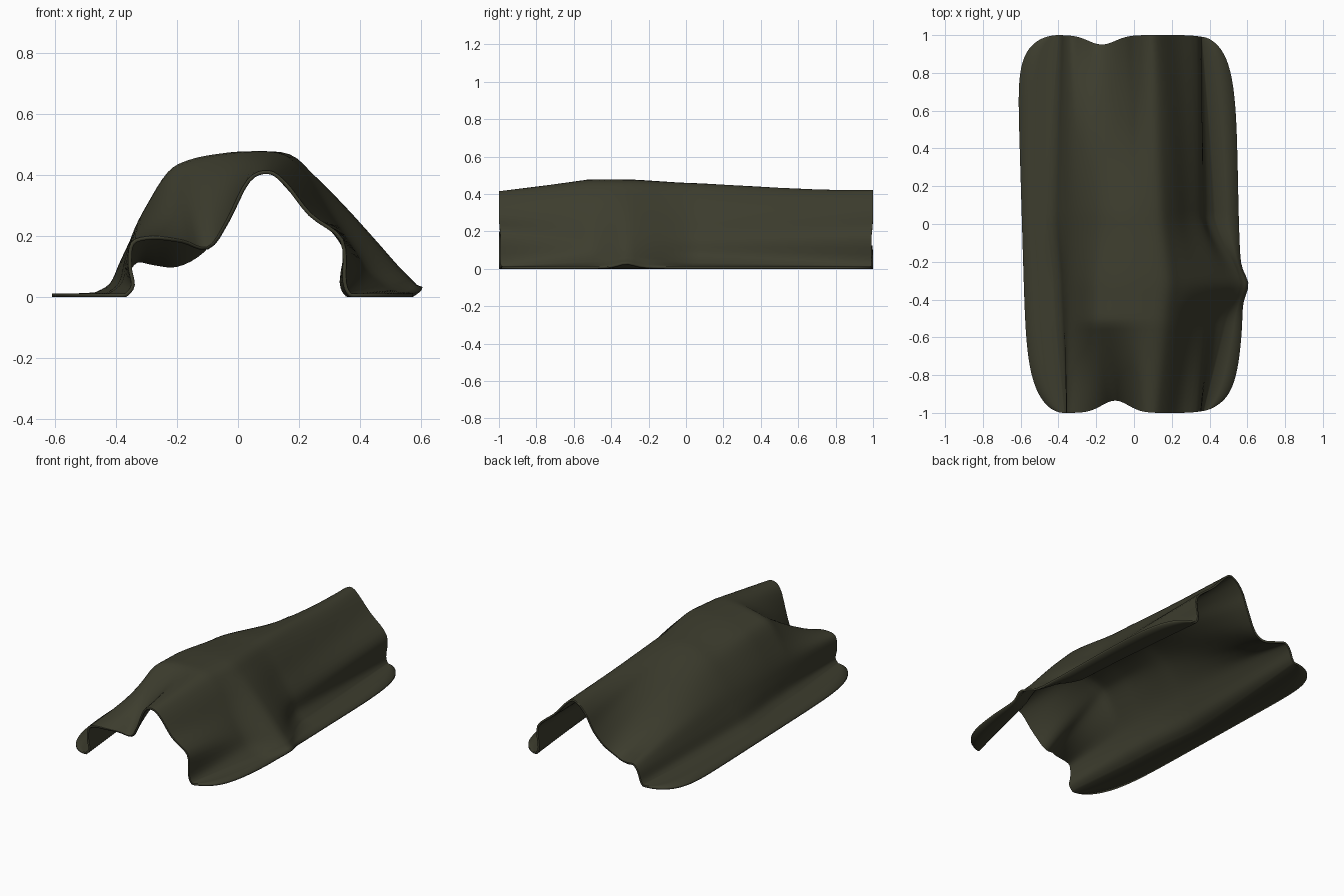
import bpy, bmesh, math

if "Cube" in bpy.data.objects:
    bpy.data.objects.remove(bpy.data.objects["Cube"])

THICK = 0.012

# Cross-sections (x, z) of the draped sheet, left foot to right foot
front = [(-.37, .012), (-.35, .04), (-.36, .10), (-.35, .18), (-.28, .20), (-.18, .187), (-.10, .165),
         (-.04, .25), (.03, .385), (.10, .415), (.16, .375), (.24, .275), (.345, .19), (.355, .05), (.37, .012)]
crest = [(-.42, .014), (-.38, .05), (-.365, .13), (-.345, .21), (-.30, .30), (-.23, .41), (-.16, .45),
         (-.06, .47), (.05, .478), (.15, .468), (.22, .405), (.30, .28), (.38, .16), (.43, .08), (.49, .03)]
fold = [(-.43, .014), (-.39, .05), (-.37, .13), (-.345, .21), (-.30, .30), (-.23, .405), (-.16, .445),
        (-.06, .47), (.05, .478), (.17, .468), (.25, .40), (.35, .30), (.45, .19), (.53, .10), (.57, .06)]
middle = [(-.47, .015), (-.42, .045), (-.385, .12), (-.335, .22), (-.27, .31), (-.20, .38), (-.12, .425),
          (-.03, .45), (.05, .457), (.14, .449), (.21, .375), (.28, .27), (.355, .165), (.38, .075), (.43, .025)]
back = [(-.40, .012), (-.385, .035), (-.365, .09), (-.33, .125), (-.27, .115), (-.20, .11), (-.12, .155),
        (-.05, .25), (0, .35), (.06, .41), (.12, .412), (.23, .295), (.35, .185), (.345, .05), (.36, .012)]
stations = [(-1, front), (-.52, crest), (-.32, fold), (.04, middle), (1, back)]


def ease(t, a):
    """Straight run towards the front end, accelerating sag towards the back, soft in between."""
    if a is front:
        return t
    if a is middle:
        return t ** 1.2
    return .5 * t + .5 * t * t * (3 - 2 * t)


def section(y):
    """Blend the two neighbouring cross-sections at depth y."""
    for (ya, a), (yb, b) in zip(stations, stations[1:]):
        if y <= yb:
            t = ease((y - ya) / (yb - ya), a)
            return [(p[0] + (q[0] - p[0]) * t, p[1] + (q[1] - p[1]) * t) for p, q in zip(a, b)]
    return back


def spline(pts, n=4):
    """Catmull-Rom curve through the points."""
    ext = [pts[0]] + pts + [pts[-1]]
    out = []
    for i in range(len(pts) - 1):
        p0, p1, p2, p3 = ext[i:i + 4]
        for k in range(n):
            t = k / n
            out.append(tuple(.5 * (2 * b + (c - a) * t + (2 * a - 5 * b + 4 * c - d) * t * t
                                   + (3 * b - a - 3 * c + d) * t ** 3)
                             for a, b, c, d in zip(p0, p1, p2, p3)))
    return out + [pts[-1]]


def bump(v, centre, width):
    return math.exp(-((v - centre) / width) ** 2)


def row(y):
    """One full strip: left hem, draped wall, right hem."""
    left = -.593 - .03 * y
    right = .555 - .02 * y + .035 * bump(y, -.32, .07) + .012 * bump(y, -.42, .25)
    lround = math.sqrt(max(0, 1 - abs(y) ** (9 if y > 0 else 6)))
    rround = math.sqrt(max(0, 1 - abs(y) ** 5.5))
    end_l = -.40 if y > 0 else -.37
    hem_l = end_l + (left - end_l) * lround
    hem_r = .37 + (right - .37) * rround
    hem_z = THICK + .022 * bump(y, -.32, .06)
    # keep the wall foot inside the rounded hem
    wall = spline([(min(max(x, hem_l), hem_r), z) for x, z in section(y)])
    (lx, lz), (rx, rz) = wall[0], wall[-1]
    pts = [(hem_l, THICK), ((hem_l + lx) / 2, THICK)] + wall
    pts += [((hem_r + rx) / 2, hem_z + .25 * (rz - hem_z)), (hem_r, hem_z)]
    out = []
    for x, z in pts:
        # scalloped ends where the sheet sags
        sag = .065 * bump(x, -.1, .1) if y < 0 else .05 * bump(x, -.17, .1)
        sag += .02 * bump(x, .45, .1)
        out.append((x, y * (1 - sag * abs(y) ** 4), max(z, THICK)))
    return out


# Draped sheet
bm = bmesh.new()
N = 90
grid = [[bm.verts.new(p) for p in row(math.sin(math.pi * (j / N - .5)))] for j in range(N + 1)]
for r0, r1 in zip(grid, grid[1:]):
    for i in range(len(r0) - 1):
        bm.faces.new((r0[i], r0[i + 1], r1[i + 1], r1[i]))
bmesh.ops.remove_doubles(bm, verts=bm.verts, dist=.0003)
mesh = bpy.data.meshes.new("draped_sheet")
bm.to_mesh(mesh)
bm.free()
sheet = bpy.data.objects.new("draped_sheet", mesh)
bpy.context.collection.objects.link(sheet)

# Cloth thickness
solid = sheet.modifiers.new("cloth_thickness", 'SOLIDIFY')
solid.thickness = THICK
solid.offset = -1

mat = bpy.data.materials.new("dark olive cloth")
mat.diffuse_color = (.046, .046, .027, 1)
mat.use_nodes = True
mat.node_tree.nodes["Principled BSDF"].inputs["Base Color"].default_value = mat.diffuse_color
mesh.materials.append(mat)

bpy.context.view_layer.objects.active = sheet
sheet.select_set(True)
bpy.ops.object.shade_smooth_by_angle(angle=math.radians(60))
